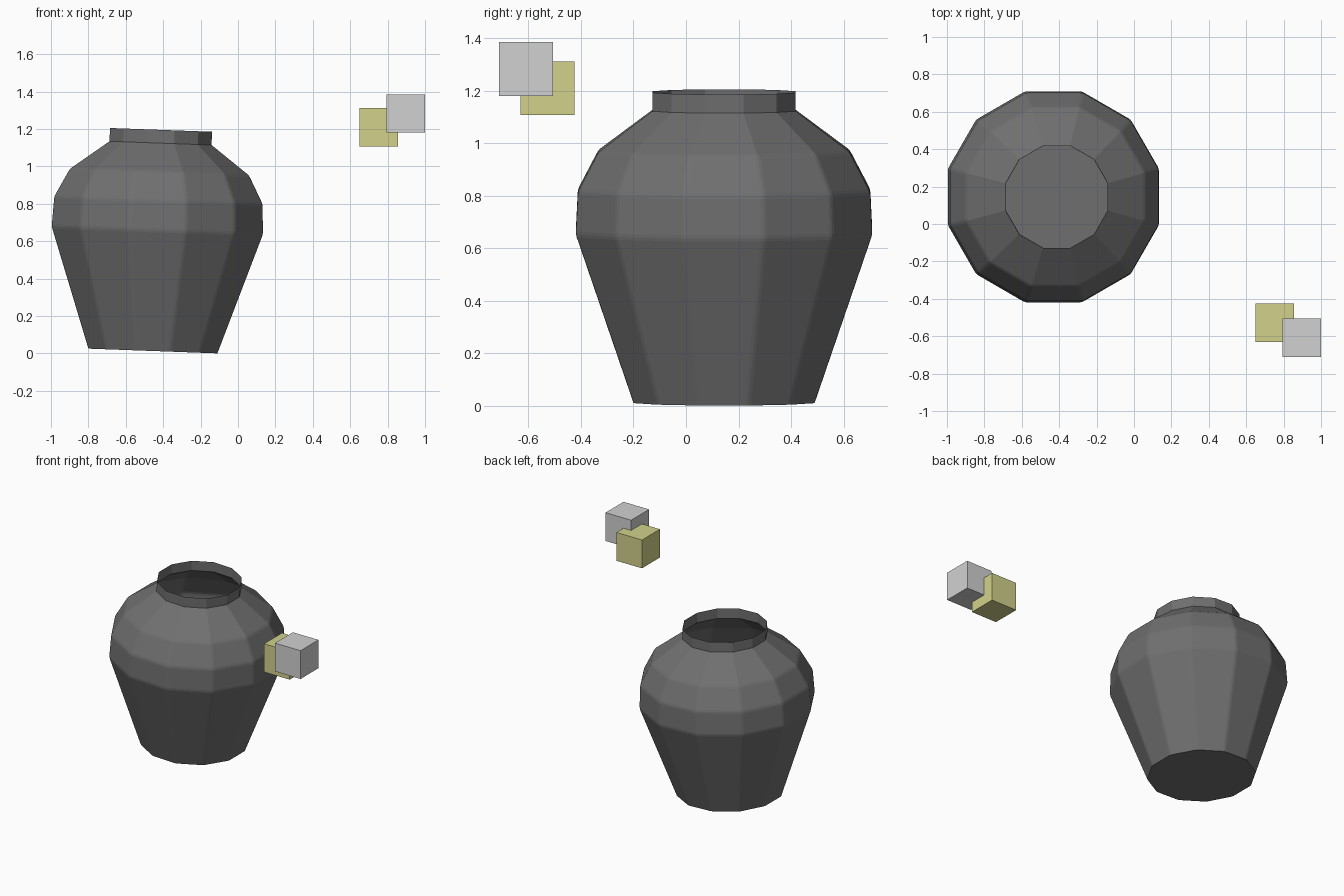
import bpy, bmesh
from math import cos, sin, pi, radians

if "Cube" in bpy.data.objects:
    bpy.data.objects.remove(bpy.data.objects["Cube"], do_unlink=True)


def material(name, r, g, b):
    mat = bpy.data.materials.new(name)
    mat.use_nodes = True
    mat.diffuse_color = (r, g, b, 1)
    mat.node_tree.nodes["Principled BSDF"].inputs["Base Color"].default_value = (r, g, b, 1)
    return mat


def add_object(name, bm, mat, location):
    mesh = bpy.data.meshes.new(name)
    bm.to_mesh(mesh)
    bm.free()
    mesh.materials.append(mat)
    obj = bpy.data.objects.new(name, mesh)
    obj.location = location
    bpy.context.collection.objects.link(obj)
    return obj


dark_grey = material("dark grey", 0.16, 0.16, 0.16)
light_grey = material("light grey", 0.64, 0.64, 0.64)
olive_yellow = material("olive yellow", 0.64, 0.64, 0.26)

# Jar: hollow twelve-sided shell, profile as (half width across flats, height)
SIDES = 12
profile = [(0.345, 0), (0.565, 0.645), (0.557, 0.807),
           (0.479, 0.957), (0.273, 1.112), (0.273, 1.183)]
bm = bmesh.new()
rings = []
for half_width, z in profile:
    radius = half_width / cos(pi / SIDES)
    angles = [(i + 0.5) * 2 * pi / SIDES for i in range(SIDES)]
    rings.append([bm.verts.new((radius * cos(a), radius * sin(a), z)) for a in angles])
bm.faces.new(reversed(rings[0]))
for low, high in zip(rings, rings[1:]):
    for i in range(SIDES):
        j = (i + 1) % SIDES
        bm.faces.new((low[i], low[j], high[j], high[i]))

# Slightly softened edges on the body, crisp base and neck
neck_z = profile[-2][1] - 0.01
soft = [e for e in bm.edges
        if max(v.co.z for v in e.verts) > 0.1 and max(v.co.z for v in e.verts) < neck_z]
bmesh.ops.bevel(bm, geom=soft, offset=0.012, segments=2, profile=0.5, affect='EDGES')
jar = add_object("jar", bm, dark_grey, (-0.455, 0.145, 0.013))
jar.rotation_euler.y = radians(2.1)

# Two overlapping small cubes
for name, mat, centre in (("yellow_cube", olive_yellow, (0.753, -0.528, 1.209)),
                          ("grey_cube", light_grey, (0.897, -0.609, 1.283))):
    bm = bmesh.new()
    bmesh.ops.create_cube(bm, size=0.205)
    add_object(name, bm, mat, centre)
